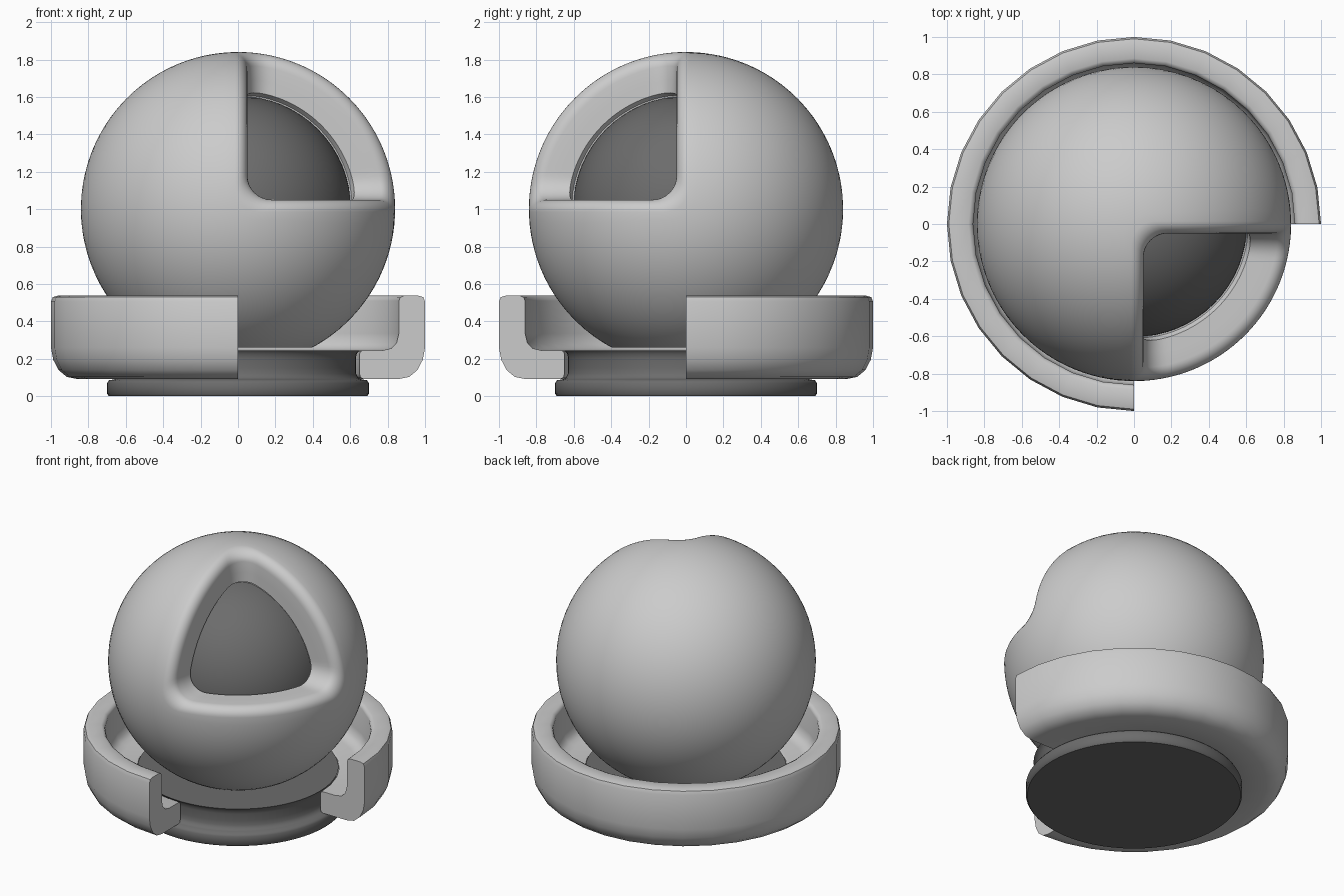
import bpy, bmesh
from math import sin, cos, pi, radians, hypot
from mathutils import Vector

if "Cube" in bpy.data.objects:
    bpy.data.objects.remove(bpy.data.objects["Cube"])

dark = bpy.data.materials.new("dark_grey")
dark.diffuse_color = (0.15, 0.15, 0.15, 1)
dark.use_nodes = True
dark.node_tree.nodes["Principled BSDF"].inputs["Base Color"].default_value = dark.diffuse_color


def finish(bm, name, angle, mat=None):
    bmesh.ops.recalc_face_normals(bm, faces=bm.faces)
    me = bpy.data.meshes.new(name)
    bm.to_mesh(me)
    bm.free()
    ob = bpy.data.objects.new(name, me)
    bpy.context.collection.objects.link(ob)
    if mat:
        me.materials.append(mat)
    bpy.ops.object.select_all(action='DESELECT')
    ob.select_set(True)
    bpy.context.view_layer.objects.active = ob
    bpy.ops.object.shade_smooth_by_angle(angle=radians(angle))
    return ob


def bridge(bm, a, b, closed=True):
    n = len(a)
    for i in range(n if closed else n - 1):
        j = (i + 1) % n
        bm.faces.new((a[i], a[j], b[j], b[i]))


# --- Outer ball: rings of vertices around the axis of the cut-away corner ---
CENTRE = Vector((0, 0, 1))
RADIUS, CORNER, N = 0.84, 0.13, 144
AXIS = Vector((1, -1, 1)).normalized()
E1 = AXIS.orthogonal().normalized()
E2 = AXIS.cross(E1)


def direction(theta, i):
    phi = 2 * pi * i / N
    return AXIS * cos(theta) + (E1 * cos(phi) + E2 * sin(phi)) * sin(theta)


def hole_angle(r, d, i):
    """Angle from the axis at which radius r meets a rounded box corner at offset d."""
    lo, hi = 0.0, pi / 2
    for _ in range(30):
        mid = (lo + hi) / 2
        p = direction(mid, i) * r
        q = hypot(*(max(CORNER + d - c, 0) for c in (p.x, -p.y, p.z)))
        lo, hi = (mid, hi) if q < CORNER else (lo, mid)
    return lo


bm = bmesh.new()
# opening wall: inner lip, flat wall, rounded outer edge
wall = [(0.59, 0.02), (0.612, 0.02), (0.634, 0.05), (0.70, 0.05)]
b = 0.065
for k in range(8):
    t = pi / 2 * k / 7
    wall.append((RADIUS - b + b * sin(t), 0.05 - b * (1 - cos(t))))
rings = []
for r, d in wall:
    angles = [hole_angle(r, d, i) for i in range(N)]
    rings.append([bm.verts.new(CENTRE + direction(a, i) * r) for i, a in enumerate(angles)])
# sphere surface from the opening to the opposite pole
STEPS = 36
for k in range(1, STEPS):
    rings.append([bm.verts.new(CENTRE + RADIUS * direction(a + (pi - a) * k / STEPS, i))
                  for i, a in enumerate(angles)])
for r0, r1 in zip(rings, rings[1:]):
    bridge(bm, r0, r1)
pole = bm.verts.new(CENTRE - AXIS * RADIUS)
for i in range(N):
    bm.faces.new((rings[-1][i], rings[-1][(i + 1) % N], pole))
# flat underside
cut = bmesh.ops.bisect_plane(bm, geom=bm.verts[:] + bm.edges[:] + bm.faces[:], dist=1e-5,
                             plane_co=(0, 0, 0.26), plane_no=(0, 0, 1), clear_inner=True)
bmesh.ops.edgeloop_fill(bm, edges=[e for e in cut['geom_cut'] if isinstance(e, bmesh.types.BMEdge)])
finish(bm, "outer_ball", 26)

# --- Inner ball ---
bm = bmesh.new()
bmesh.ops.create_uvsphere(bm, u_segments=64, v_segments=32, radius=0.605)
bmesh.ops.translate(bm, vec=CENTRE, verts=bm.verts)
finish(bm, "inner_ball", 40, dark)


# --- Turned parts ---
def turned(name, profile, segments, sweep, closed_profile, angle, mat=None):
    bm = bmesh.new()
    full = sweep > 359
    cols = []
    for s in range(segments if full else segments + 1):
        a = radians(sweep) * s / segments
        cols.append([bm.verts.new((r * cos(a), r * sin(a), z)) for r, z in profile])
    for c0, c1 in zip(cols, cols[1:] + cols[:1] if full else cols[1:]):
        bridge(bm, c0, c1, closed_profile)
    if full:                       # discs at bottom and top
        bm.faces.new([c[0] for c in cols])
        bm.faces.new([c[-1] for c in cols])
    else:                          # flat end sections
        bm.faces.new(cols[0])
        bm.faces.new(cols[-1])
    return finish(bm, name, angle, mat)


# grooved pedestal
turned("base", [(0.69, 0), (0.70, 0.012), (0.70, 0.07), (0.69, 0.085), (0.66, 0.09),
                (0.643, 0.098), (0.632, 0.12), (0.63, 0.15), (0.63, 0.20), (0.634, 0.225),
                (0.645, 0.24), (0.65, 0.245)], 64, 360, False, 50, dark)

# three-quarter tray ring with L-shaped section
turned("tray_ring", [(0.86, 0.51), (0.867, 0.528), (0.885, 0.537), (0.965, 0.537), (0.99, 0.53),
                     (1.0, 0.505), (1.0, 0.26), (0.988, 0.195), (0.96, 0.14), (0.915, 0.103),
                     (0.86, 0.092), (0.67, 0.092), (0.655, 0.10), (0.65, 0.12), (0.65, 0.225),
                     (0.655, 0.24), (0.67, 0.245), (0.775, 0.245), (0.82, 0.256),
                     (0.848, 0.285), (0.86, 0.335)], 24, 270, True, 50)
